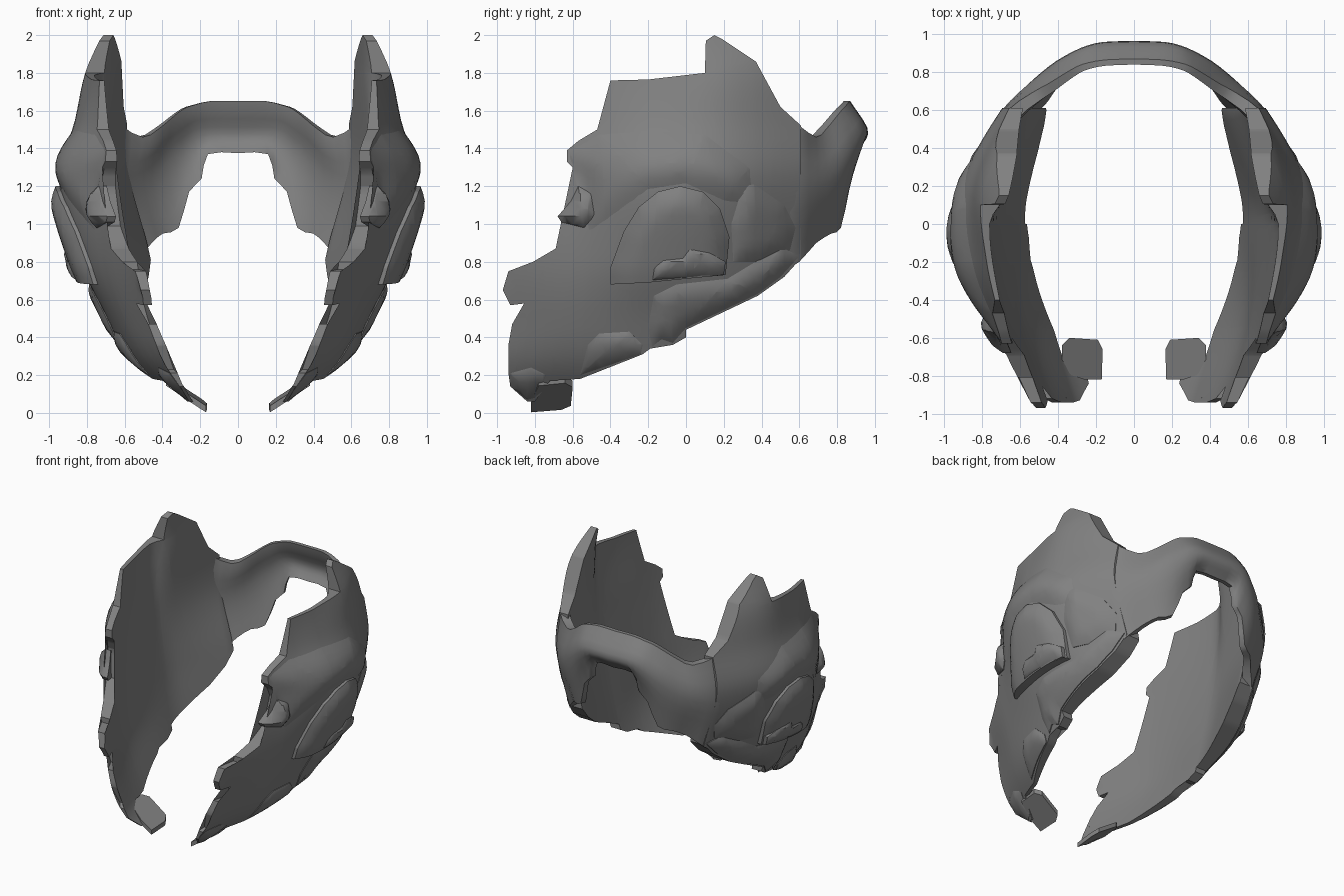
import bpy, bmesh, math
from mathutils import Vector
from mathutils.geometry import intersect_point_line

if "Cube" in bpy.data.objects:
    bpy.data.objects.remove(bpy.data.objects["Cube"])

grey = bpy.data.materials.new("dark_grey")
grey.diffuse_color = (0.22, 0.22, 0.22, 1)
grey.use_nodes = True
grey.node_tree.nodes["Principled BSDF"].inputs["Base Color"].default_value = grey.diffuse_color

# Half-width of the outer shell at a few depths and heights
YS = [-0.95, -0.6, -0.2, 0.2, 0.6, 0.85]
ZS = [0, 0.25, 0.5, 0.8, 1.25, 1.55, 1.8, 2.0]
WIDTH = [[.18, .26, .40, .44, .38, .2],
         [.38, .50, .57, .55, .44, .3],
         [.47, .62, .69, .66, .50, .35],
         [.55, .70, .83, .79, .58, .4],
         [.60, .72, .93, .91, .70, .48],
         [.60, .69, .83, .85, .66, .45],
         [.60, .68, .77, .80, .62, .42],
         [.60, .67, .75, .70, .56, .4]]

# Half-width of the flatter inner wall
YI = [-0.95, -0.5, 0, 0.15, 0.6]
ZI = [0.1, 0.5, 0.85, 1.3, 1.8, 2.0]
WALL = [[.27, .40, .50, .48, .38],
        [.43, .57, .585, .56, .41],
        [.50, .62, .65, .63, .47],
        [.55, .665, .72, .69, .58],
        [.60, .69, .76, .68, .57],
        [.60, .68, .70, .66, .53]]


def spline(knots, vals, t):
    """Smooth interpolation through unevenly spaced values."""
    t = max(knots[0], min(knots[-1], t))
    i = max(k for k in range(len(knots) - 1) if knots[k] <= t)
    n = len(knots) - 1

    def slope(k):
        a, b = max(k - 1, 0), min(k + 1, n)
        return (vals[b] - vals[a]) / (knots[b] - knots[a])
    h = knots[i + 1] - knots[i]
    u = (t - knots[i]) / h
    return ((2*u**3 - 3*u*u + 1) * vals[i] + (u**3 - 2*u*u + u) * h * slope(i)
            + (3*u*u - 2*u**3) * vals[i + 1] + (u**3 - u*u) * h * slope(i + 1))


def width(y, z):
    return spline(ZS, [spline(YS, row, y) for row in WIDTH], z)


def wall(y, z):
    return min(width(y, z) - .02, spline(ZI, [spline(YI, row, y) for row in WALL], z))


def edge_distance(poly, y, z):
    p, best = Vector((y, z)), 9
    for a, b in zip(poly, poly[1:] + poly[:1]):
        a, b = Vector(a), Vector(b)
        q, u = intersect_point_line(p, a, b)
        q = Vector(q[:2])
        q = a if u < 0 else b if u > 1 else q
        best = min(best, (p - q).length)
    return best


def make(name, verts, faces, angle=35):
    me = bpy.data.meshes.new(name)
    me.from_pydata(verts, [], faces)
    bm = bmesh.new()
    bm.from_mesh(me)
    bmesh.ops.recalc_face_normals(bm, faces=bm.faces)
    bm.to_mesh(me)
    bm.free()
    me.materials.append(grey)
    ob = bpy.data.objects.new(name, me)
    bpy.context.collection.objects.link(ob)
    bpy.ops.object.select_all(action='DESELECT')
    ob.select_set(True)
    bpy.context.view_layer.objects.active = ob
    bpy.ops.object.shade_smooth_by_angle(angle=math.radians(angle))
    mirror = ob.modifiers.new("both_sides", 'MIRROR')
    mirror.merge_threshold = 0.0005
    return ob


def plate(name, poly, outer, inner, step=0.05):
    """Side-view outline diced into a grid and wrapped on the shell."""
    bm = bmesh.new()
    bm.faces.new([bm.verts.new((0, y, z)) for y, z in poly])
    bmesh.ops.triangulate(bm, faces=bm.faces[:])
    for axis in (1, 2):
        lo, hi = min(p[axis - 1] for p in poly), max(p[axis - 1] for p in poly)
        for k in range(math.floor(lo / step), math.ceil(hi / step) + 1):
            co, no = Vector((0, 0, 0)), Vector((0, 0, 0))
            co[axis], no[axis] = k * step + 0.0013, 1
            bmesh.ops.bisect_plane(bm, geom=bm.verts[:] + bm.edges[:] + bm.faces[:],
                                   plane_co=co, plane_no=no)
    bm.verts.index_update()
    flat = [(v.co.y, v.co.z) for v in bm.verts]
    n = len(flat)
    verts = [(outer(y, z), y, z) for y, z in flat] + [(inner(y, z), y, z) for y, z in flat]
    faces = []
    for f in bm.faces:
        ids = [v.index for v in f.verts]
        faces += [ids, [i + n for i in reversed(ids)]]
    for e in bm.edges:
        if e.is_boundary:
            a, b = (v.index for v in e.verts)
            faces.append([a, b, b + n, a + n])
    bm.free()
    return make(name, verts, faces)


def relief(name, poly, lift, soft, depth=0.01, base=0.3, rim=None, step=0.04):
    """Raised pad with rounded rim; base 0 blends it into the shell."""
    def outer(y, z):
        d = edge_distance(rim or poly, y, z)
        return width(y, z) + 0.02 * base - 0.002 + lift * (
            base + (1 - base) * math.sin(min(1, d / soft) * math.pi / 2))
    return plate(name, poly, outer, lambda y, z: width(y, z) - depth, step)


# Main side shell with the tall rear fin and the stepped front edge
shell = [(-.40, 1.76), (-.2, 1.765), (.1, 1.80), (.105, 1.97), (.15, 2.0), (.19, 1.98),
         (.37, 1.86), (.5, 1.62), (.61, 1.52), (.61, 1.2), (.61, .82),
         (.52, .72), (.38, .62), (0, .44), (0, .40), (-.07, .36), (-.13, .38),
         (-.19, .34), (-.23, .31), (-.56, .18), (-.72, .17), (-.80, .06), (-.84, .06),
         (-.93, .14), (-.94, .21), (-.90, .23), (-.94, .36), (-.92, .47), (-.81, .47),
         (-.81, .585), (-.93, .57), (-.97, .65), (-.94, .75), (-.81, .76), (-.81, .8),
         (-.69, .87), (-.57, .99), (-.54, 1.2), (-.57, 1.27), (-.63, 1.33), (-.63, 1.39),
         (-.57, 1.44), (-.47, 1.5)]
plate("side_shell", shell, width, wall)

# Ear pod with a flat lower ledge, and its lower block
pod = [(-.40, .68), (-.40, .77), (-.33, .96), (-.25, 1.09), (-.15, 1.17), (-.03, 1.2),
       (.09, 1.17), (.18, 1.08), (.23, .93), (.21, .73), (0, .71), (-.2, .69)]
relief("ear_pod", pod, .06, .12, rim=[(-.42, .4)] + pod[1:9] + [(.22, .4)])
relief("ear_block", [(-.18, .70), (-.17, .77), (-.12, .81), (-.02, .82), (.02, .87), (.12, .85),
                     (.21, .80), (.20, .73), (0, .715)], .07, .03, base=.7)

# Pads around the pod
relief("brow_pad", [(-.55, 1.22), (-.62, 1.34), (-.62, 1.39), (-.46, 1.48), (-.2, 1.5), (.1, 1.48),
                    (.34, 1.3), (.36, 1.1), (.2, 1.12), (0, 1.21), (-.2, 1.18), (-.42, 1.02),
                    (-.52, .95)], .03, .14, base=0)
relief("rear_pad", [(.30, 1.2), (.36, 1.21), (.52, 1.1), (.58, .98), (.55, .86), (.4, .8),
                    (.25, .8), (.24, 1.0)], .035, .1, base=.1)
relief("jaw_pad", [(-.2, .46), (-.17, .62), (-.05, .68), (.22, .71), (.5, .88), (.6, .83), (.5, .72),
                   (.38, .63), (0, .45), (-.07, .37), (-.13, .39), (-.18, .35)], .035, .08, base=.15)
relief("cheek_pad", [(-.56, .2), (-.52, .36), (-.46, .42), (-.3, .43), (-.23, .36), (-.24, .31)],
       .03, .06, base=.15)
relief("cheek_tooth", [(-.50, 1.16), (-.57, 1.2), (-.61, 1.12), (-.68, 1.04), (-.66, 1.01),
                       (-.54, .98), (-.48, 1.05)], .06, .06, depth=.04, base=.1)
relief("chin_pad", [(-.93, .14), (-.93, .21), (-.82, .24), (-.74, .2), (-.80, .08), (-.84, .07)],
       .025, .05, base=.1)

# Chin tip: flat slanted tab pointing inwards
tab = [(.17, -.82), (.165, -.66), (.19, -.61), (.34, -.60), (.38, -.64), (.38, -.78), (.26, -.82)]
verts = [(x, y, d + (x - .165) * .65 + (y + .82) * .1) for d in (0, .035) for x, y in tab]
n = len(tab)
make("chin_tab", verts, [list(range(n)), list(range(n, 2 * n))]
     + [[i, (i + 1) % n, (i + 1) % n + n, i + n] for i in range(n)])

# Rear band: top, crest and bottom points from the centre out to the shell
stations = [((0, .87, 1.65), (0, .965, 1.49), (0, .89, 1.375)),
            ((.15, .865, 1.65), (.16, .96, 1.49), (.165, .88, 1.37)),
            ((.24, .85, 1.63), (.25, .94, 1.47), (.20, .87, 1.24)),
            ((.30, .83, 1.61), (.32, .91, 1.42), (.27, .86, 1.17)),
            ((.37, .79, 1.56), (.41, .86, 1.35), (.33, .82, .98)),
            ((.45, .74, 1.50), (.50, .79, 1.27), (.42, .77, .95)),
            ((.54, .69, 1.46), (.60, .70, 1.22), (.49, .69, .90))]
stations.append([(width(y, z), y, z) for y, z in ((.60, 1.52), (.60, 1.2), (.60, .80))])
stations.append([(width(y, z) - .015, y, z) for y, z in ((.5, 1.58), (.5, 1.2), (.5, .74))])
rows, sub = 8, 2
cols = (len(stations) - 1) * sub + 1
outer = []
for c in range(cols):
    s = c / sub
    pts = [Vector([spline(range(len(stations)), [st[k][a] for st in stations], s)
                   for a in range(3)]) for k in range(3)]
    outer += [Vector([spline([0, .45, 1], [p[a] for p in pts], r / rows) for a in range(3)])
              for r in range(rows + 1)]
m = rows + 1
inner = []
for i, p in enumerate(outer):
    r, side = (i % m) / rows, (i // m) / (cols - 1)
    out = Vector((p.x, p.y, 0)).normalized()
    out.x = 0 if p.x < 1e-4 else out.x
    inner.append(p - out * (.03 + .06 * math.sin(math.pi * r) * (1 - r) + .05 * side ** 2))
N = len(outer)
faces = []
for c in range(cols - 1):
    for r in range(rows):
        q = [c * m + r, (c + 1) * m + r, (c + 1) * m + r + 1, c * m + r + 1]
        faces += [q, [i + N for i in reversed(q)]]
    for r in (0, rows):
        a, b = c * m + r, (c + 1) * m + r
        faces.append([a, b, b + N, a + N])
for r in range(rows):
    a = (cols - 1) * m + r
    faces.append([a, a + 1, a + 1 + N, a + N])
make("rear_band", outer + inner, faces, 45)
